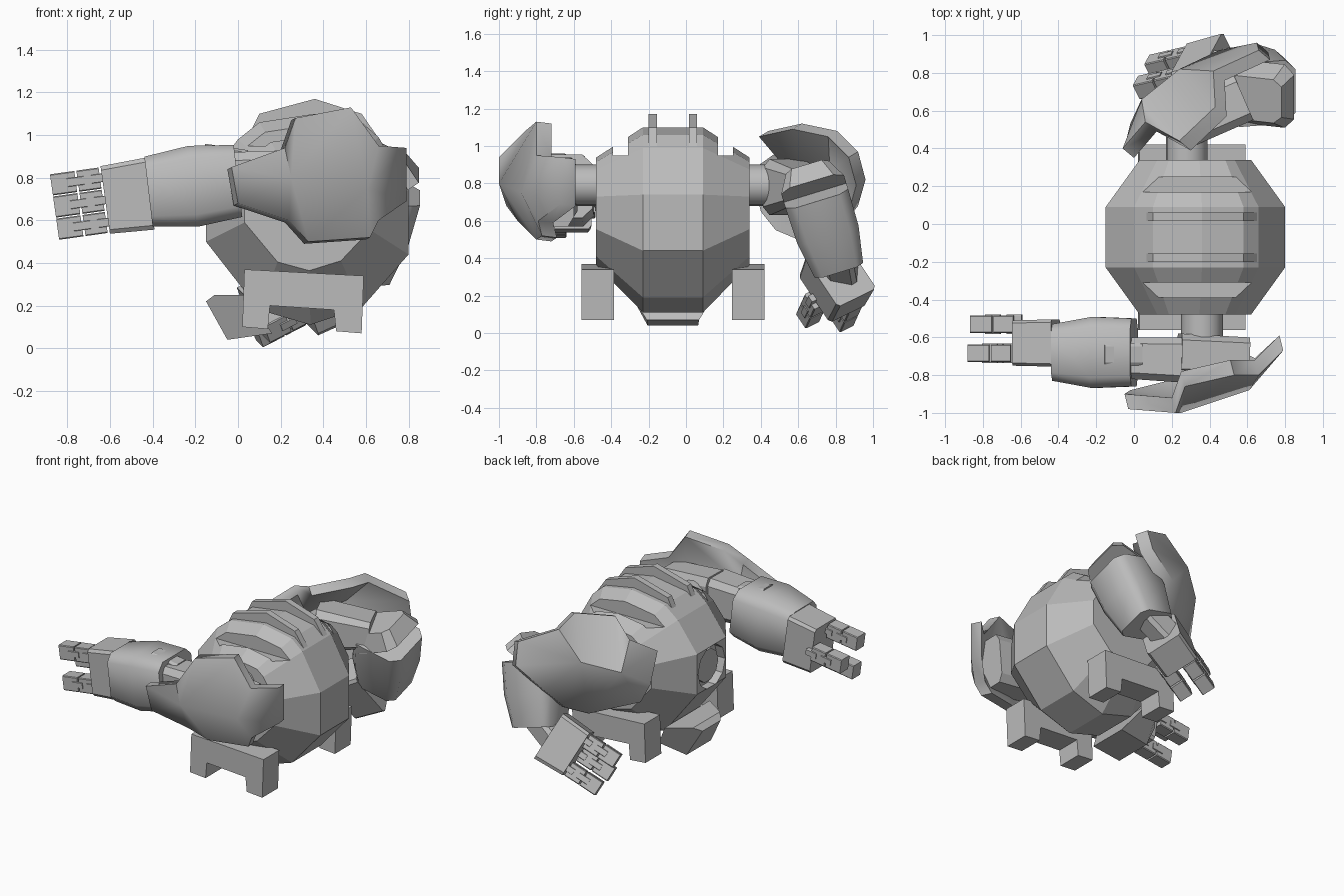
import bpy, bmesh, math
from mathutils import Vector, Matrix

old = bpy.data.objects.get("Cube")
if old:
    bpy.data.objects.remove(old, do_unlink=True)

metal = bpy.data.materials.new("plain_grey")
metal.use_nodes = True
GREY = (0.5, 0.5, 0.5, 1)
metal.diffuse_color = GREY
metal.node_tree.nodes["Principled BSDF"].inputs["Base Color"].default_value = GREY


def finish(name, bm, smooth=0):
    bmesh.ops.recalc_face_normals(bm, faces=bm.faces)
    mesh = bpy.data.meshes.new(name)
    bm.to_mesh(mesh)
    bm.free()
    mesh.materials.append(metal)
    obj = bpy.data.objects.new(name, mesh)
    bpy.context.collection.objects.link(obj)
    if smooth:
        bpy.ops.object.select_all(action="DESELECT")
        obj.select_set(True)
        bpy.context.view_layer.objects.active = obj
        bpy.ops.object.shade_smooth_by_angle(angle=math.radians(smooth))
    return obj


def loft(name, rings, smooth=0):
    """Skin a row of equal-length rings and cap both ends."""
    bm = bmesh.new()
    rows = [[bm.verts.new(p) for p in ring] for ring in rings]
    n = len(rows[0])
    for r, s in zip(rows, rows[1:]):
        for i in range(n):
            j = (i + 1) % n
            bm.faces.new((r[i], r[j], s[j], s[i]))
    bm.faces.new(rows[0])
    bm.faces.new(rows[-1])
    return finish(name, bm, smooth)


def prism(name, profile, y0, y1):
    return loft(name, [[(x, y, z) for x, z in profile] for y in (y0, y1)])


def limb(name, a, b, size_a, size_b, up=(0, 0, 1), cut=0.3, smooth=0, bulge=0):
    """Chamfered block from a to b; sizes are half width and half height."""
    a, b = Vector(a), Vector(b)
    d = (b - a).normalized()
    side = Vector(up).cross(d).normalized()
    top = d.cross(side)
    k = 1 - cut
    shape = [(1, k), (k, 1), (-k, 1), (-1, k), (-1, -k), (-k, -1), (k, -1), (1, -k)]
    stations = [(a, size_a), (b, size_b)]
    if bulge:
        mid = [(p + q) / 2 * bulge for p, q in zip(size_a, size_b)]
        stations.insert(1, (a.lerp(b, 0.5), mid))
    rings = [[c + side * u * w + top * v * h for u, v in shape] for c, (w, h) in stations]
    return loft(name, rings, smooth)


def shell(name, rim, ridge, shift):
    """Armour plate: rim fanned to a two-point ridge, doubled into a thick shell."""
    bm = bmesh.new()
    n = len(rim)
    layers = []
    for off in (Vector(), Vector(shift)):
        v = [bm.verts.new(Vector(p) + off) for p in rim]
        p, q = [bm.verts.new(Vector(r) + off) for r in ridge]
        for i in range(n):
            j = (i + 1) % n
            if i == 0:
                bm.faces.new((p, v[0], v[1], q))
            else:
                bm.faces.new((q if i < 7 else p, v[i], v[j]))
        bm.faces.new((p, q, v[7]))
        layers.append(v)
    for i in range(n):
        j = (i + 1) % n
        bm.faces.new((layers[0][i], layers[0][j], layers[1][j], layers[1][i]))
    return finish(name, bm, 58)


def add_cylinder(bm, centre, radius, depth, axis, sides):
    rot = Vector((0, 0, 1)).rotation_difference(Vector(axis)).to_matrix().to_4x4()
    bmesh.ops.create_cone(bm, cap_ends=True, segments=sides, radius1=radius, radius2=radius,
                          depth=depth, matrix=Matrix.Translation(centre) @ rot)


# Faceted round body, lofted along y
girth = [(0.8, 0.74), (0.8, 0.44), (0.58, 0.19), (0.34, 0.11), (0.1, 0.18), (-0.15, 0.5),
         (-0.15, 0.78), (0.0, 0.98), (0.1, 1.06), (0.36, 1.1), (0.58, 1.06), (0.66, 0.99)]
MID = -0.07


def body_ring(y, full):
    if full:
        return [(x, y, z) for x, z in girth]
    return [(0.325 + (x - 0.325) * 0.62, y, 0.37 + (z - 0.12) * 0.58) for x, z in girth]


body = loft("body", [body_ring(y, f) for y, f in ((-0.48, 0), (-0.23, 1), (0.09, 1), (0.34, 0))])

# Cutter for the round front port and the two top grooves
bm = bmesh.new()
add_cylinder(bm, (-0.15, MID, 0.635), 0.15, 0.12, (1, 0, 0), 10)
for s in (-1, 1):
    bmesh.ops.create_cube(bm, size=1, matrix=Matrix.Translation((0.33, MID + s * 0.28, 1.15))
                          @ Matrix.Diagonal((1.2, 0.08, 0.4, 1)))
cutter = finish("body_cutter", bm)
cutter.hide_render = True
cutter.hide_viewport = True
cut = body.modifiers.new("cuts", "BOOLEAN")
cut.operation, cut.object, cut.solver = "DIFFERENCE", cutter, "EXACT"

# Inner disc of the port
bm = bmesh.new()
add_cylinder(bm, (-0.095, MID, 0.635), 0.115, 0.05, (1, 0, 0), 10)
finish("port_disc", bm)

# Raised lips on the crown, and feet on both sides
lip = [(0.04, 0.98), (0.1, 1.1), (0.36, 1.17), (0.58, 1.1), (0.67, 0.97)]
foot = [(0.03, 0.37), (0.59, 0.34), (0.58, 0.07), (0.46, 0.08), (0.45, 0.18),
        (0.15, 0.2), (0.14, 0.09), (0.02, 0.1)]
for s, label in ((-1, "right"), (1, "left")):
    prism(label + "_crown_lip", lip, MID + s * 0.085, MID + s * 0.13)
    prism(label + "_foot", foot, MID + s * 0.315, MID + s * 0.49)

# Tapered chin block under the body
chin = [(-0.15, 0.22, 0.1), (-0.11, 0.25, 0.15), (0.04, 0.25, 0.25), (0.16, 0.07, 0.14),
        (-0.05, 0.04, 0.135)]
loft("chin", [[(x, MID + s * w, z) for x, z, w in chin] for s in (-1, 1)])

# Shoulder joints
for label, x, y in (("right", 0.36, -0.54), ("left", 0.28, 0.42)):
    bm = bmesh.new()
    add_cylinder(bm, (x, y, 0.79), 0.11, 0.2, (0, 1, 0), 16)
    finish(label + "_shoulder_joint", bm, 40)

# Shoulder armour
shell("right_shoulder_armour",
      [(0.27, -0.86, 1.08), (0.53, -0.8, 1.13), (0.66, -0.8, 0.95), (0.79, -0.67, 0.94),
       (0.79, -0.67, 0.69), (0.66, -0.79, 0.6), (0.62, -0.77, 0.52), (0.33, -0.8, 0.5),
       (0.24, -0.9, 0.6), (0.0, -0.96, 0.68), (-0.03, -0.98, 0.85), (0.22, -1.0, 0.94)],
      [(0.25, -1.0, 0.8), (0.61, -0.88, 0.75)], (-0.02, 0.08, -0.01))
shell("left_shoulder_armour",
      [(0.24, 0.44, 1.08), (0.43, 0.62, 1.12), (0.42, 0.81, 1.08), (0.66, 0.92, 0.97),
       (0.65, 0.96, 0.82), (0.45, 0.92, 0.68), (0.36, 0.82, 0.55), (0.25, 0.72, 0.5),
       (-0.02, 0.53, 0.58), (-0.04, 0.45, 0.68), (-0.06, 0.4, 0.9), (0.06, 0.54, 1.0)],
      [(0.04, 0.66, 0.82), (0.24, 0.82, 0.9)], (0.06, -0.05, -0.03))

# Right arm, reaching forward
limb("right_shoulder_block", (0.6, -0.7, 0.74), (0.24, -0.69, 0.77), (0.1, 0.17), (0.11, 0.17))
limb("right_upper_arm", (0.27, -0.72, 0.79), (-0.02, -0.71, 0.79), (0.12, 0.14), (0.11, 0.13))
limb("right_forearm", (0.0, -0.68, 0.785), (-0.42, -0.68, 0.735), (0.18, 0.17), (0.15, 0.165),
     smooth=50, bulge=1.14)
limb("right_elbow_hinge", (0.04, -0.69, 0.89), (-0.16, -0.69, 0.92), (0.06, 0.04), (0.06, 0.04))

# Left arm, bent down
limb("left_upper_arm", (0.26, 0.53, 0.78), (0.58, 0.67, 0.78), (0.13, 0.15), (0.13, 0.09))
limb("left_elbow", (0.68, 0.69, 0.75), (0.64, 0.66, 0.85), (0.175, 0.18), (0.12, 0.15),
     up=(1, 0, 0))
limb("left_forearm", (0.68, 0.69, 0.75), (0.57, 0.81, 0.36), (0.175, 0.18), (0.135, 0.145),
     up=(1, 0, 0), smooth=50, bulge=1.1)
limb("left_wrist", (0.57, 0.82, 0.42), (0.42, 0.84, 0.31), (0.08, 0.08), (0.08, 0.08))


def hand(label, wrist, direction, up, thumb_side):
    """Palm with two outer fingers and one opposed finger, each of two segments."""
    d = Vector(direction).normalized()
    side = Vector(up).cross(d).normalized()
    top = d.cross(side)
    wrist = Vector(wrist)
    limb(label + "_palm", wrist, wrist + d * 0.21, (0.125, 0.17), (0.12, 0.16), up, 0.12)
    for i, (u, v) in enumerate(((-0.055, 0.105), (0.1, 0), (-0.055, -0.105))):
        base = wrist + side * u * thumb_side + top * v
        for j, (s, e) in enumerate(((0.22, 0.325), (0.335, 0.45))):
            limb(f"{label}_finger_{i}_{j}", base + d * s, base + d * e,
                 (0.046, 0.05), (0.046, 0.05), up, 0.1)
            # Knuckle links between the segments
            limb(f"{label}_knuckle_{i}_{j}", base + d * (s - 0.04), base + d * (s + 0.04),
                 (0.052, 0.02), (0.052, 0.02), up, 0.1)


hand("right", (-0.415, -0.63, 0.725), (-1, 0, -0.14), (0, 0, 1), -1)
hand("left", (0.47, 0.825, 0.325), (-0.85, -0.2, -0.44), (0.31, 0.52, -0.75), -1)
